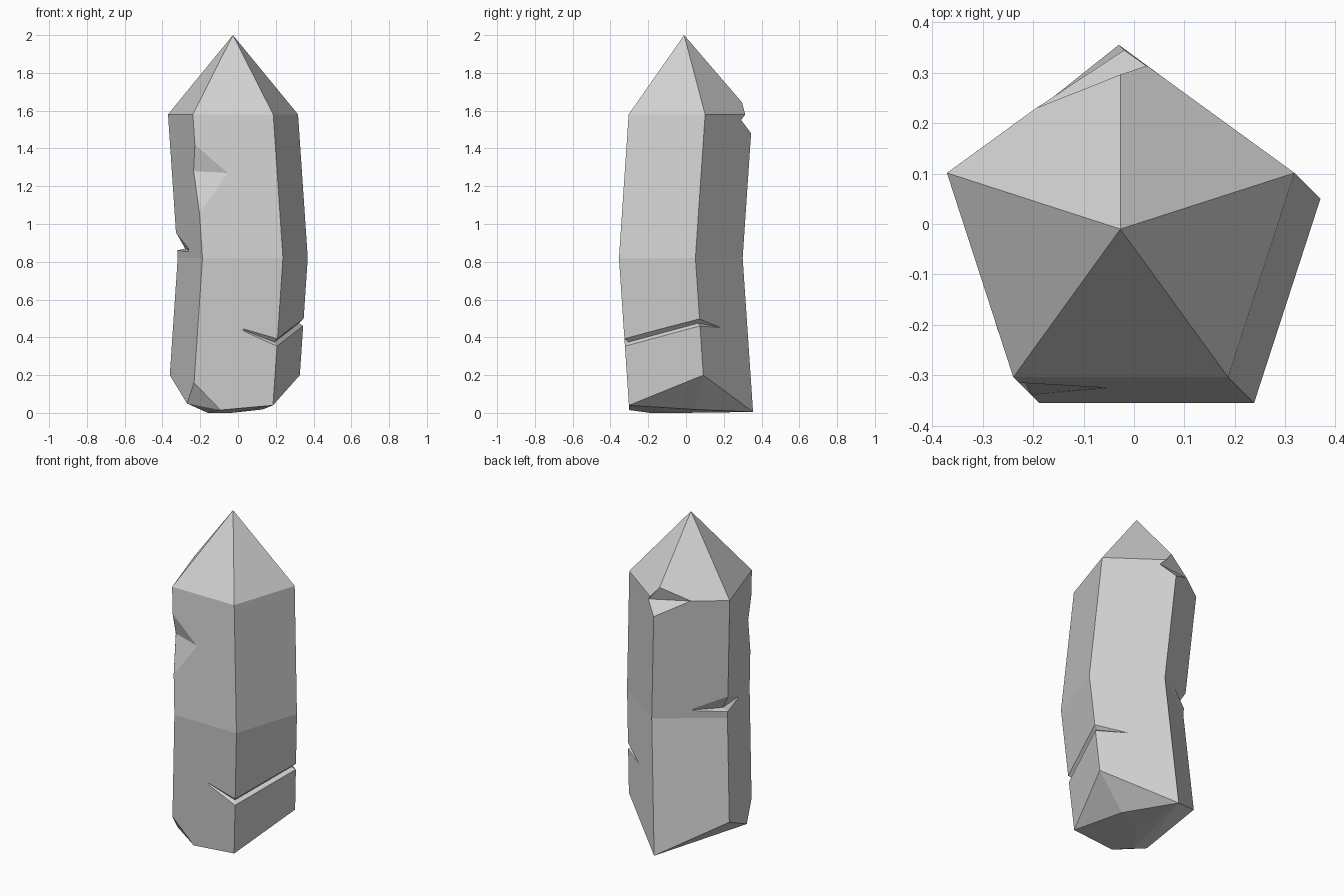
import bpy
import bmesh
import math
from mathutils import Vector

cube = bpy.data.objects.get("Cube")
if cube:
    bpy.data.objects.remove(cube, do_unlink=True)

stone = bpy.data.materials.new("pale_grey_stone")
stone.use_nodes = True
colour = (0.64, 0.64, 0.64, 1)
stone.diffuse_color = colour
stone.node_tree.nodes["Principled BSDF"].inputs["Base Color"].default_value = colour

MID, TOP, RADIUS = 0.82, 1.58, 0.362
AXIS = Vector((-0.027, -0.01, 0))
# Names of the five long edges of the prism, anticlockwise from above
ANGLES = dict(front_left=234, front_right=306, right=18, back=90, left=162)


def edge(name, z, out=0.0):
    """Point on a long edge of the bent prism, optionally pushed outward."""
    shift = 0.052 * (1 - abs(z - MID) / 0.77)
    a = math.radians(ANGLES[name])
    r = RADIUS + out
    return AXIS + Vector((r * math.cos(a) + shift, r * math.sin(a) - shift, z))


def ring(z):
    return [edge(name, z) for name in ANGLES]


def add_hull(bm, points):
    verts = [bm.verts.new(p) for p in points]
    res = bmesh.ops.convex_hull(bm, input=verts)
    loose = [v for v in res["geom_interior"] if isinstance(v, bmesh.types.BMVert)]
    bmesh.ops.delete(bm, geom=loose, context="VERTS")


def make_object(name, bm):
    bmesh.ops.recalc_face_normals(bm, faces=bm.faces)
    mesh = bpy.data.meshes.new(name)
    bm.to_mesh(mesh)
    bm.free()
    mesh.materials.append(stone)
    obj = bpy.data.objects.new(name, mesh)
    bpy.context.collection.objects.link(obj)
    return obj


def hull_cutter(name, points):
    bm = bmesh.new()
    add_hull(bm, [Vector(p) for p in points])
    return make_object(name, bm)


def groove_cutter(name, start, sections, end):
    """V-groove: triangular sections between two pointed ends."""
    bm = bmesh.new()
    first, last = bm.verts.new(start), bm.verts.new(end)
    rows = [[bm.verts.new(p) for p in s] for s in sections]
    for i in range(3):
        j = (i + 1) % 3
        bm.faces.new((first, rows[0][i], rows[0][j]))
        bm.faces.new((last, rows[-1][j], rows[-1][i]))
        for a, b in zip(rows, rows[1:]):
            bm.faces.new((a[i], b[i], b[j], a[j]))
    bmesh.ops.triangulate(bm, faces=bm.faces)
    return make_object(name, bm)


def notch(name, z, high, low, depth):
    """Section across a long edge: inner point, then upper and lower outer points."""
    upper, lower = edge(name, high, depth), edge(name, low, depth)
    upper.z, lower.z = 2 * high - z, 2 * low - z
    return [edge(name, z, -depth), upper, lower]


# Crystal body: pointed upper half and broken-off lower half
bm = bmesh.new()
add_hull(bm, ring(MID) + ring(TOP) + [AXIS + Vector((0, 0, 2))])
base = [edge("front_left", 0.16), edge("front_right", 0.04), edge("right", 0.2),
        edge("back", 0.005), edge("left", 0.2)]
base += [edge("front_left", 0.05).lerp(edge("left", 0.05), 0.23),
         edge("front_left", 0.015).lerp(edge("front_right", 0.015), 0.35)]
base += [Vector(p) for p in ((0.13, 0.05, 0.018), (-0.035, -0.02, 0), (-0.16, -0.19, 0))]
add_hull(bm, ring(MID) + base)
caps = [f for f in bm.faces if all(abs(v.co.z - MID) < 1e-4 for v in f.verts)]
bmesh.ops.delete(bm, geom=caps, context="FACES")
bmesh.ops.remove_doubles(bm, verts=bm.verts, dist=1e-4)
bmesh.ops.dissolve_limit(bm, angle_limit=math.radians(0.5), verts=bm.verts, edges=bm.edges)
crystal = make_object("crystal", bm)

# Chips and cracks
cutters = [
    groove_cutter("lower_crack_cutter", (0.0, -0.327, 0.45),
                  [notch("front_right", 0.375, 0.392, 0.352, 0.025),
                   notch("right", 0.475, 0.497, 0.46, 0.025)],
                  (0.186, 0.192, 0.45)),
    groove_cutter("left_notch_cutter", (-0.25, -0.155, 0.855),
                  [notch("left", 0.87, 0.95, 0.86, 0.045)],
                  (-0.15, 0.176, 0.87)),
    hull_cutter("front_chip_cutter",
                [edge("front_left", 1.42), edge("front_left", 1.06),
                 (-0.05, -0.323, 1.27), (-0.235, -0.272, 1.28), (-0.27, -0.42, 1.26)]),
    hull_cutter("back_chip_cutter",
                [edge("back", 1.48), (-0.027, 0.296, 1.645), (-0.2, 0.228, 1.58),
                 (0.055, 0.292, 1.55), (-0.02, 0.292, 1.585), (-0.02, 0.47, 1.6)]),
]
for cutter in cutters:
    cutter.hide_render = True
    cutter.hide_viewport = True
    cutter.display_type = "WIRE"
    mod = crystal.modifiers.new(cutter.name, "BOOLEAN")
    mod.operation = "DIFFERENCE"
    mod.solver = "EXACT"
    mod.object = cutter
